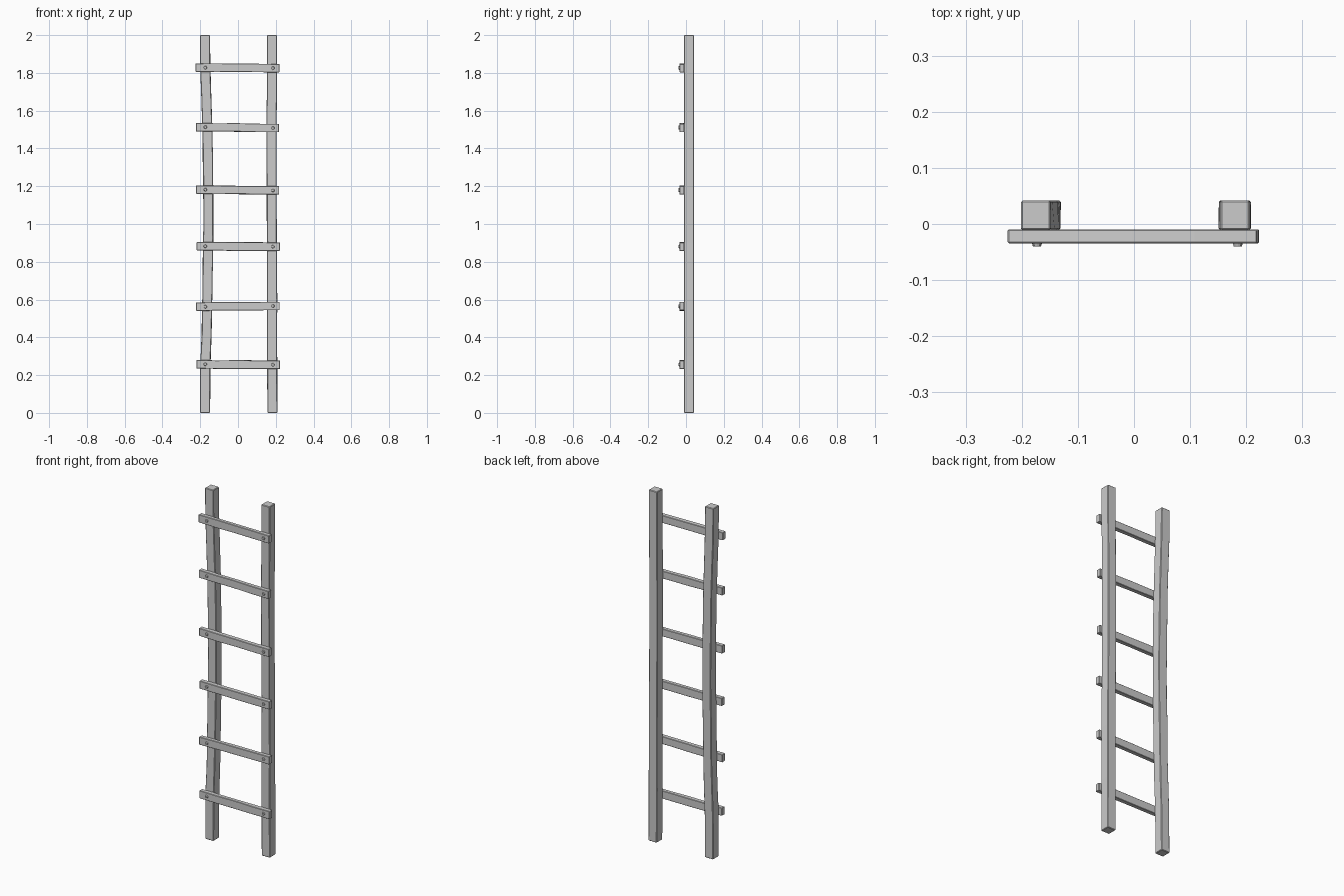
import bpy, bmesh, random
from mathutils import Vector

if "Cube" in bpy.data.objects:
    bpy.data.objects.remove(bpy.data.objects["Cube"])

random.seed(4)


def finish(name, bm, bevel):
    bmesh.ops.recalc_face_normals(bm, faces=bm.faces)
    mesh = bpy.data.meshes.new(name)
    bm.to_mesh(mesh)
    bm.free()
    obj = bpy.data.objects.new(name, mesh)
    bpy.context.collection.objects.link(obj)
    if bevel:
        mod = obj.modifiers.new("worn_edges", "BEVEL")
        mod.width = bevel
        mod.segments = 1
        mod.limit_method = "ANGLE"
        mod.angle_limit = 0.9
    return obj


def beam(name, centres, half_a, half_b, jitter, bevel):
    """Sweep a rectangle (offsets half_a, half_b) through a list of centres."""
    bm = bmesh.new()
    rings = []
    for i, c in enumerate(centres):
        wobble = jitter if 0 < i < len(centres) - 1 else 0
        ring = []
        for sa, sb in ((-1, -1), (1, -1), (1, 1), (-1, 1)):
            a = half_a * (sa + random.uniform(-wobble, wobble))
            b = half_b * sb
            ring.append(bm.verts.new(Vector(c) + a + b))
        rings.append(ring)
    for r0, r1 in zip(rings, rings[1:]):
        for k in range(4):
            n = (k + 1) % 4
            bm.faces.new((r0[k], r0[n], r1[n], r1[k]))
    bm.faces.new(rings[0])
    bm.faces.new(rings[-1])
    return finish(name, bm, bevel)


X, Y, Z = Vector((1, 0, 0)), Vector((0, 1, 0)), Vector((0, 0, 1))

# Rails: the left one bows inwards, the right one is nearly straight
left_path = [(0, -.174), (.25, -.173), (.42, -.166), (.6, -.162), (.75, -.161),
             (.9, -.158), (1.05, -.157), (1.18, -.157), (1.35, -.160),
             (1.5, -.163), (1.68, -.168), (1.83, -.173), (2, -.175)]
right_path = [(0, .182), (.3, .181), (.6, .181), (.9, .180), (1.2, .178),
              (1.5, .178), (1.8, .179), (2, .180)]
for name, path in (("left_rail", left_path), ("right_rail", right_path)):
    beam(name, [(x, .0155, z) for z, x in path], X * .0265, Y * .0265, .05, .003)

# Rungs: left and right heights, left and right ends; two nails each
rungs = [(.257, .255, -.220, .223), (.562, .566, -.222, .221),
         (.882, .880, -.219, .222), (1.182, 1.178, -.222, .218),
         (1.513, 1.508, -.223, .216), (1.828, 1.825, -.225, .219)]
for i, (zl, zr, xl, xr) in enumerate(rungs, 1):
    pts = [(xl + (xr - xl) * t, -.022, zl + (zr - zl) * t) for t in (0, .25, .5, .75, 1)]
    beam(f"rung_{i}", pts, Z * .0222, Y * .0125, .06, .002)
    for side, x, z in (("left", -.173, zl), ("right", .185, zr)):
        bm = bmesh.new()
        bmesh.ops.create_cone(bm, cap_ends=True, segments=10,
                              radius1=.0095, radius2=.007, depth=.008)
        # Turn the nail head to face the front
        for v in bm.verts:
            v.co = Vector((x + v.co.x + random.uniform(-.0005, .0005),
                           -.0365 - v.co.z, z + v.co.y))
        finish(f"nail_{side}_{i}", bm, 0)
